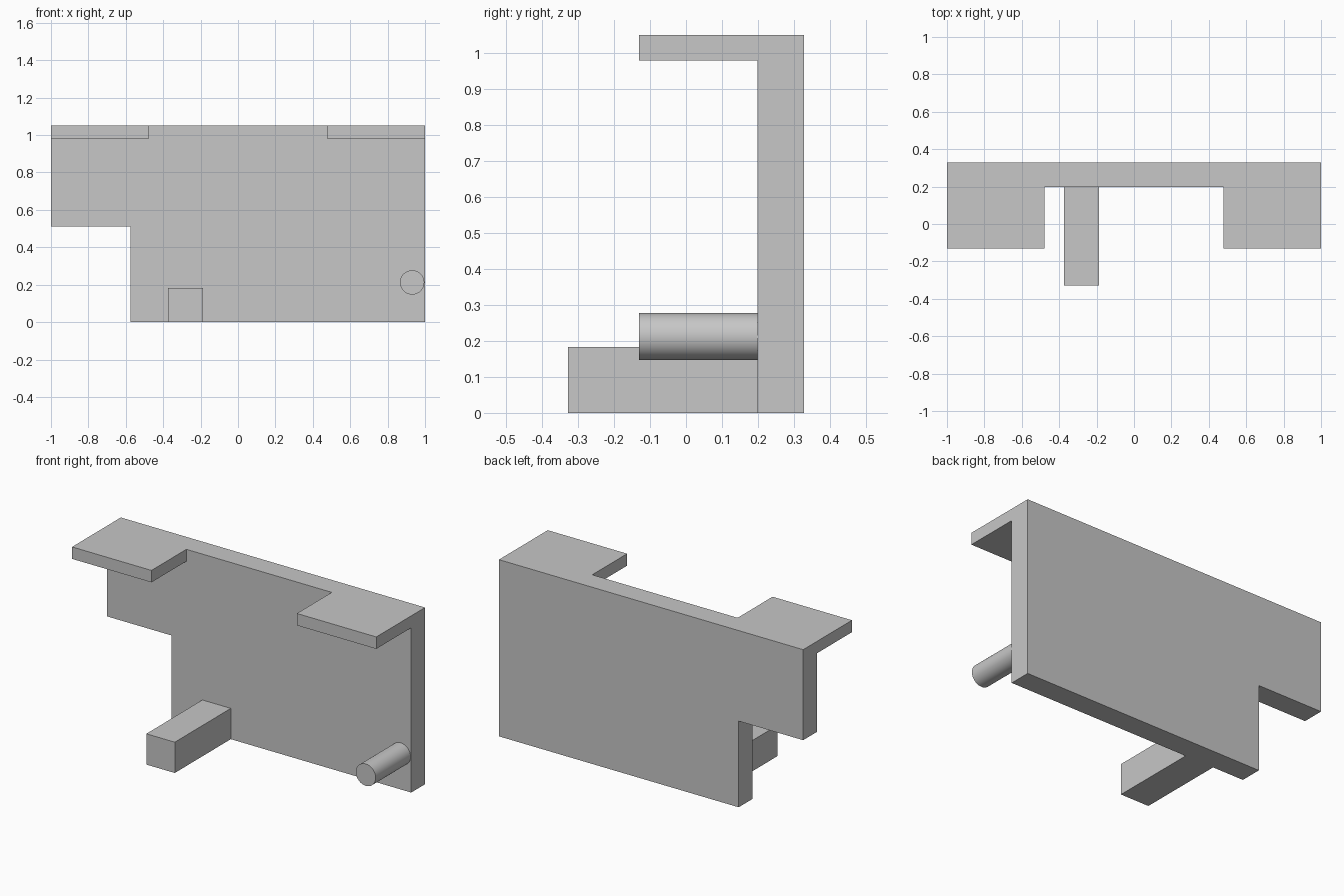
import bpy
import bmesh
from mathutils import Matrix, Vector

cube = bpy.data.objects.get("Cube")
if cube:
    bpy.data.objects.remove(cube, do_unlink=True)

# Single grey finish
grey = bpy.data.materials.new("plain grey")
grey.use_nodes = True
colour = (0.57, 0.57, 0.57, 1)
grey.diffuse_color = colour
grey.node_tree.nodes["Principled BSDF"].inputs["Base Color"].default_value = colour

# Shared dimensions
BACK, FACE, REACH = 0.328, 0.198, -0.13
TOP, TAB_UNDERSIDE = 1.05, 0.979


def finish(name, bm):
    bmesh.ops.recalc_face_normals(bm, faces=bm.faces)
    mesh = bpy.data.meshes.new(name)
    bm.to_mesh(mesh)
    bm.free()
    mesh.materials.append(grey)
    obj = bpy.data.objects.new(name, mesh)
    bpy.context.collection.objects.link(obj)
    return obj


def extrude_profile(name, outline, y_front, y_back):
    """Extrude an x-z outline along y."""
    bm = bmesh.new()
    face = bm.faces.new([bm.verts.new((x, y_front, z)) for x, z in outline])
    result = bmesh.ops.extrude_face_region(bm, geom=[face], use_keep_orig=True)
    moved = [v for v in result["geom"] if isinstance(v, bmesh.types.BMVert)]
    bmesh.ops.translate(bm, verts=moved, vec=Vector((0, y_back - y_front, 0)))
    return finish(name, bm)


def block(name, x0, x1, z0, z1, y_front):
    outline = [(x0, z0), (x1, z0), (x1, z1), (x0, z1)]
    return extrude_profile(name, outline, y_front, FACE)


# Upright panel with a notch in its lower right corner
notch_x, notch_z = -0.576, 0.512
extrude_profile("back_panel", [(notch_x, 0), (1, 0), (1, TOP), (-1, TOP),
                               (-1, notch_z), (notch_x, notch_z)], FACE, BACK)

# Pair of tabs along the top edge
for name, x0, x1 in (("right_top_tab", -1, -0.478), ("left_top_tab", 0.478, 1)):
    block(name, x0, x1, TAB_UNDERSIDE, TOP, REACH)

# Square foot bar
block("foot_bar", -0.373, -0.186, 0, 0.183, -BACK)

# Round pin near the lower left edge
bm = bmesh.new()
place = Matrix.Translation((0.931, (REACH + FACE) / 2, 0.212))
bmesh.ops.create_cone(bm, cap_ends=True, segments=64, radius1=0.065,
                      radius2=0.065, depth=FACE - REACH,
                      matrix=place @ Matrix.Rotation(1.5707963, 4, "X"))
pin = finish("round_pin", bm)
bpy.ops.object.select_all(action="DESELECT")
pin.select_set(True)
bpy.context.view_layer.objects.active = pin
bpy.ops.object.shade_smooth_by_angle()
